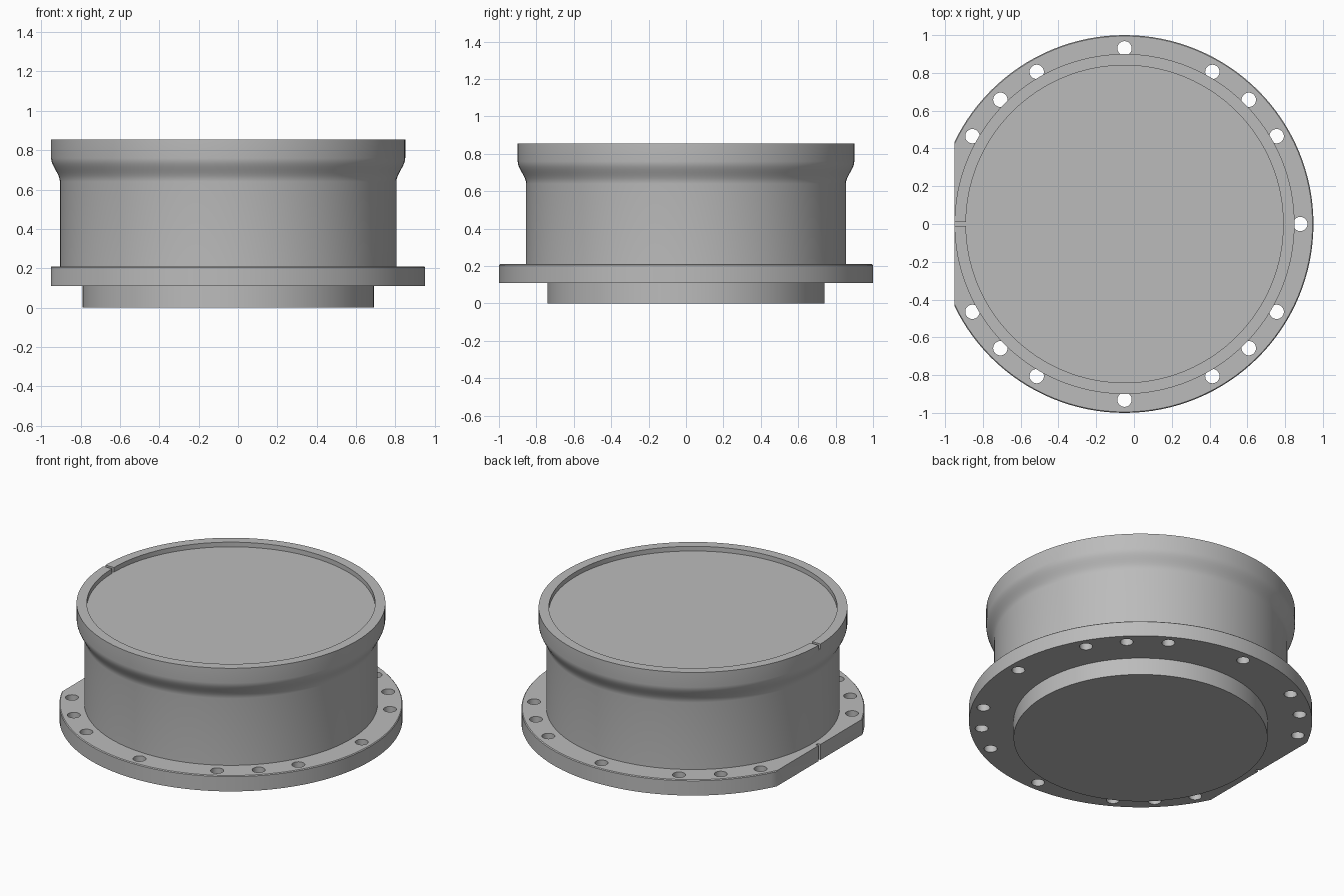
import bpy
import bmesh
import math
from mathutils import Matrix, Vector

cube = bpy.data.objects.get("Cube")
if cube:
    bpy.data.objects.remove(cube, do_unlink=True)

AXIS_X = -0.05
SEGMENTS = 128

grey = bpy.data.materials.new("plain_grey")
grey.use_nodes = True
colour = (0.5, 0.5, 0.5, 1)
grey.diffuse_color = colour
grey.node_tree.nodes["Principled BSDF"].inputs["Base Color"].default_value = colour


def finish(name, bm):
    bmesh.ops.recalc_face_normals(bm, faces=bm.faces)
    mesh = bpy.data.meshes.new(name)
    bm.to_mesh(mesh)
    bm.free()
    mesh.materials.append(grey)
    obj = bpy.data.objects.new(name, mesh)
    bpy.context.collection.objects.link(obj)
    return obj


def lathe(name, profile):
    """Closed solid of revolution from (radius, height) points, bottom to top."""
    bm = bmesh.new()
    rings = []
    for r, z in profile:
        rings.append([bm.verts.new((AXIS_X + r * math.cos(a), r * math.sin(a), z))
                      for a in (math.tau * i / SEGMENTS for i in range(SEGMENTS))])
    for low, high in zip(rings, rings[1:]):
        for i in range(SEGMENTS):
            j = (i + 1) % SEGMENTS
            bm.faces.new((low[i], low[j], high[j], high[i]))
    bm.faces.new(rings[0][::-1])
    bm.faces.new(rings[-1])
    return finish(name, bm)


def add_box(bm, low, high):
    low, high = Vector(low), Vector(high)
    mat = Matrix.Translation((low + high) / 2) @ Matrix.Diagonal((high - low).to_4d())
    bmesh.ops.create_cube(bm, size=1, matrix=mat)


def cut(obj, bm):
    """Subtract the solids in bm, then discard the cutter."""
    cutter = finish("cutter", bm)
    cutter.hide_render = True
    mod = obj.modifiers.new("cut", 'BOOLEAN')
    mod.operation = 'DIFFERENCE'
    mod.solver = 'EXACT'
    mod.object = cutter
    bpy.context.view_layer.objects.active = obj
    bpy.ops.object.modifier_apply(modifier=mod.name)
    bpy.data.objects.remove(cutter, do_unlink=True)


def smooth(obj):
    bpy.ops.object.select_all(action='DESELECT')
    obj.select_set(True)
    bpy.context.view_layer.objects.active = obj
    bpy.ops.object.shade_smooth_by_angle(angle=math.radians(30))


# Lower spigot
spigot = lathe("spigot", [(0.74, 0), (0.74, 0.11)])

# Flange with a flat on its right side, a groove in the flat, and bolt holes
flange = lathe("flange", [(1, 0.11), (1, 0.205), (0.995, 0.21)])
bm = bmesh.new()
add_box(bm, (-1.5, -1, 0), (-0.95, 1, 0.4))
cut(flange, bm)
bm = bmesh.new()
add_box(bm, (-1, -0.01, 0), (-0.93, 0.01, 0.4))
for angle in (0, 30, 45, 60, 90, 120, 135, 150, 210, 225, 240, 270, 300, 315, 330):
    a = math.radians(angle)
    spot = Matrix.Translation((AXIS_X + 0.93 * math.cos(a), 0.93 * math.sin(a), 0.16))
    bmesh.ops.create_cone(bm, cap_ends=True, segments=32, radius1=0.038,
                          radius2=0.038, depth=0.3, matrix=spot)
cut(flange, bm)

# Drum with flared rim and recessed top
flare = []
for i in range(9):
    t = i / 8
    flare.append((0.855 + 0.045 * t * t * (3 - 2 * t), 0.64 + 0.12 * t))
drum = lathe("drum", [(0.855, 0.21)] + flare +
             [(0.9, 0.855), (0.84, 0.855), (0.84, 0.825)])

# Alignment notch through the rim
bm = bmesh.new()
add_box(bm, (-1, -0.01, 0.825), (-0.88, 0.01, 0.95))
cut(drum, bm)

for part in (spigot, flange, drum):
    smooth(part)
